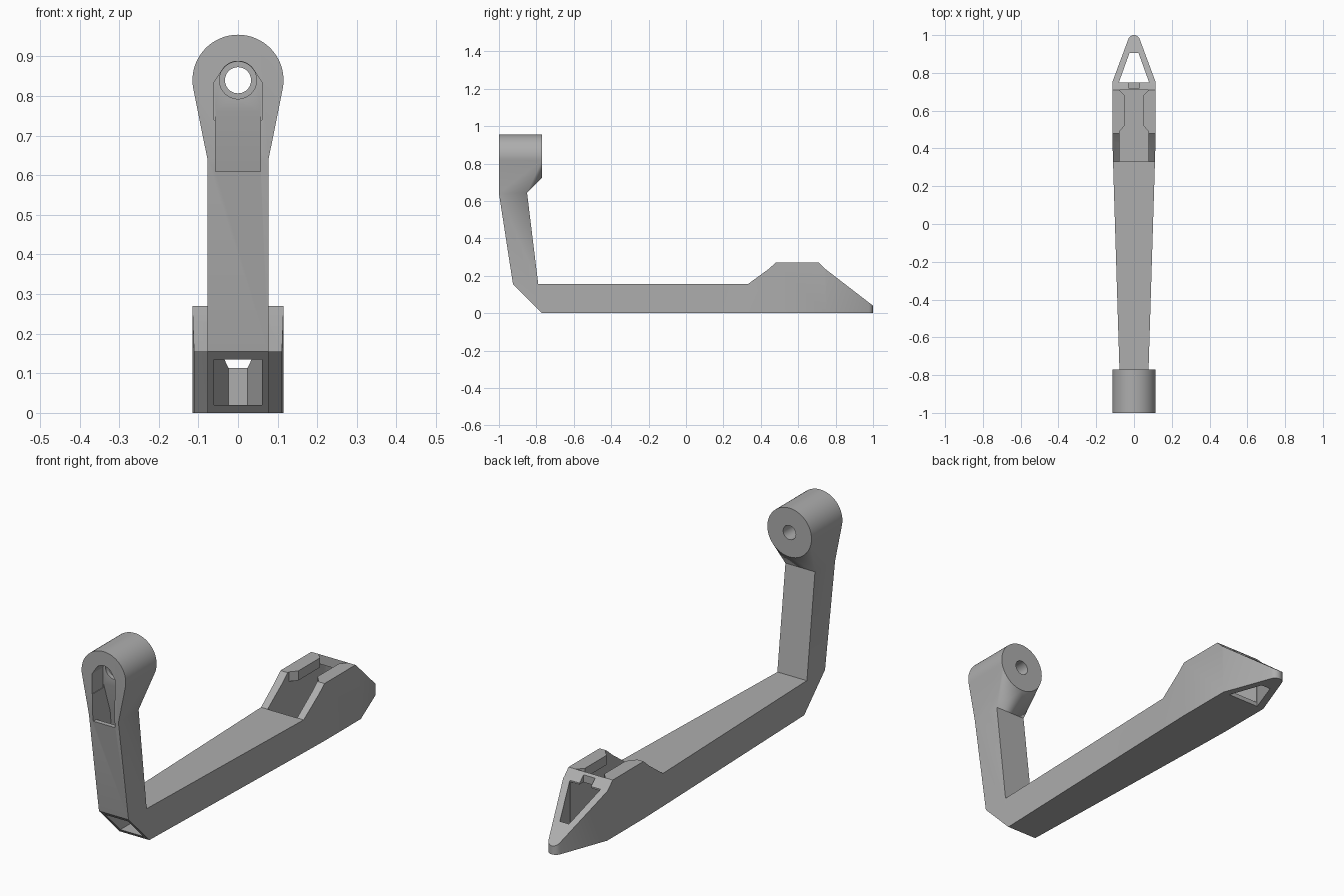
import bpy, bmesh
from math import sin, cos, radians

cube = bpy.data.objects.get("Cube")
if cube:
    bpy.data.objects.remove(cube, do_unlink=True)

grey = bpy.data.materials.new("mid_grey")
grey.use_nodes = True
colour = (0.42, 0.42, 0.42, 1)
grey.diffuse_color = colour
grey.node_tree.nodes["Principled BSDF"].inputs["Base Color"].default_value = colour


def arc(cx, cy, r, start, end, n):
    """Points along a circular arc, angles in degrees."""
    angles = [radians(start + (end - start) * i / n) for i in range(n + 1)]
    return [(cx + r * cos(a), cy + r * sin(a)) for a in angles]


def mirrored(half):
    """Close a right-hand outline with its left-hand reflection."""
    return half + [(-x, y) for x, y in reversed(half) if abs(x) > 1e-5]


def finish(name, bm):
    bmesh.ops.recalc_face_normals(bm, faces=bm.faces)
    mesh = bpy.data.meshes.new(name)
    bm.to_mesh(mesh)
    bm.free()
    mesh.materials.append(grey)
    obj = bpy.data.objects.new(name, mesh)
    bpy.context.collection.objects.link(obj)
    return obj


def prism(name, outline, axis, lo, hi):
    """Extrude a 2D outline along an axis; outline is in the other two axes."""
    def place(p, d):
        return {"x": (d, p[0], p[1]), "y": (p[0], d, p[1]), "z": (p[0], p[1], d)}[axis]
    bm = bmesh.new()
    ends = [[bm.verts.new(place(p, d)) for p in outline] for d in (lo, hi)]
    for ring in ends:
        bm.faces.new(ring)
    n = len(outline)
    for i in range(n):
        j = (i + 1) % n
        bm.faces.new((ends[0][i], ends[0][j], ends[1][j], ends[1][i]))
    return finish(name, bm)


def hull(name, points):
    bm = bmesh.new()
    for p in points:
        bm.verts.new(p)
    out = bmesh.ops.convex_hull(bm, input=bm.verts)
    loose = [v for v in out["geom_interior"] if isinstance(v, bmesh.types.BMVert)]
    bmesh.ops.delete(bm, geom=loose, context="VERTS")
    return finish(name, bm)


def combine(target, other, operation):
    mod = target.modifiers.new(operation, "BOOLEAN")
    mod.operation, mod.object, mod.solver = operation, other, "EXACT"
    bpy.context.view_layer.objects.active = target
    bpy.ops.object.modifier_apply(modifier=mod.name)
    bpy.data.objects.remove(other, do_unlink=True)


HEAD_Z, HEAD_R, NECK = 0.84, 0.115, 0.077

# Long bar with raised rear housing and wedge tip
bracket = prism("bracket", [(-0.77, 0), (1, 0), (1, 0.04), (0.74, 0.24), (0.71, 0.27),
                            (0.48, 0.27), (0.44, 0.235), (0.33, 0.155), (-0.77, 0.155)],
                "x", -0.2, 0.2)
plan = mirrored([(NECK, -0.77), (0.111, 0.33), (0.115, 0.48), (0.115, 0.75)]
                + arc(0, 0.968, 0.032, 18, 90, 6))
combine(bracket, prism("plan_outline", plan, "z", -0.1, 0.5), "INTERSECT")

# Leaning upright with chamfered foot
upright = prism("upright", [(-0.77, 0), (-0.925, 0.155), (-1, 0.64), (-0.93, 0.7),
                            (-0.85, 0.645), (-0.79, 0.155), (-0.77, 0.155)],
                "x", -NECK, NECK)
combine(bracket, upright, "UNION")

# Round head blended into the neck
ring = arc(0, HEAD_Z, HEAD_R, 0, 360, 64)[:-1]
head = hull("head", [(x, y, z) for y in (-1, -0.77) for x, z in ring]
            + [(s * NECK, y, z) for s in (-1, 1) for y, z in ((-1, 0.64), (-0.85, 0.645))])
combine(bracket, head, "UNION")

# Hollow channels through the bar and upright
cutters = [
    prism("bar_channel", mirrored([(0.06, -1.1), (0.06, 0.4)]), "z", 0.02, 0.135),
    prism("upright_channel", [(-0.89, 0.1), (-0.973, 0.61), (-1.1, 0.61), (-1.1, 0.76),
                              (-0.92, 0.76), (-0.87, 0.61), (-0.815, 0.1)],
          "x", -0.057, 0.057),
]

# Arched recess, bolt seat and bolt hole in the head
arch = mirrored([(0.06, 0.61), (0.06, 0.835)] + arc(0, HEAD_Z, 0.048, 40, 90, 10))
arch = [(x, max(z, 0.74)) for x, z in arch]
cutters += [
    prism("recess", arch, "y", -1.1, -0.92),
    prism("bolt_seat", arc(0, HEAD_Z, 0.047, 0, 360, 48)[:-1], "y", -1, -0.9),
    prism("bolt_hole", arc(0, HEAD_Z, 0.033, 0, 360, 48)[:-1], "y", -1.1, -0.7),
]

# Housing cavity, lipped top opening, tip window and latch notch
opening = mirrored([(NECK, 0.33), (NECK, 0.49), (0.05, 0.52), (0.05, 0.68), (NECK, 0.71)])
cutters += [
    prism("housing_cavity", mirrored([(NECK, 0.33), (NECK, 0.76)]), "z", 0.02, 0.225),
    prism("top_opening", opening, "z", 0.1, 0.4),
    prism("tip_window", mirrored([(0.08, 0.75), (0.024, 0.905)]), "z", -0.1, 0.4),
    prism("latch_notch", mirrored([(0.03, 0.72), (0.03, 0.76)]), "z", 0.2, 0.4),
]
for cutter in cutters:
    combine(bracket, cutter, "DIFFERENCE")

bpy.ops.object.select_all(action="DESELECT")
bracket.select_set(True)
bpy.context.view_layer.objects.active = bracket
bpy.ops.object.shade_smooth_by_angle(angle=radians(25))
